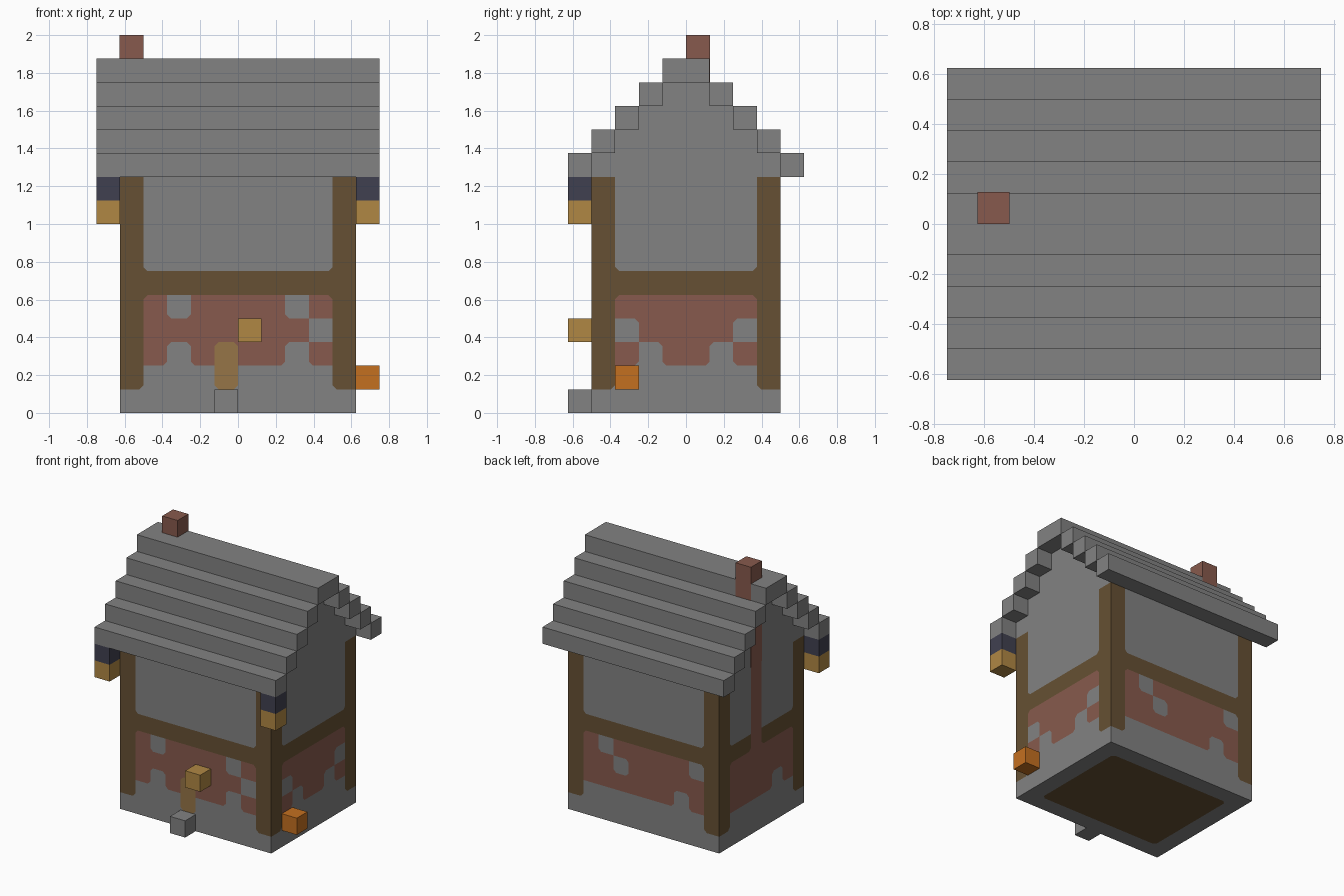
import bpy, bmesh
from mathutils import Vector

cube = bpy.data.objects.get("Cube")
if cube:
    bpy.data.objects.remove(cube)

U = 0.125      # one block
CUT = 0.022    # small corner cut where painted colours meet


def srgb(hex_code):
    vals = [int(hex_code[i:i + 2], 16) / 255 for i in (0, 2, 4)]
    return [v / 12.92 if v < 0.04045 else ((v + 0.055) / 1.055) ** 2.4 for v in vals] + [1]


def material(name, hex_code):
    m = bpy.data.materials.new(name)
    m.use_nodes = True
    m.diffuse_color = srgb(hex_code)
    m.node_tree.nodes["Principled BSDF"].inputs["Base Color"].default_value = srgb(hex_code)
    return m


STONE = material("stone grey", "828282")
BRICK = material("brick red", "875A4D")
TIMBER = material("dark timber", "665033")
DOOR = material("door tan", "967547")
GOLD = material("lantern gold", "B08744")
IRON = material("dark iron", "404050")
ORANGE = material("orange", "C47020")
PAINT = {"S": STONE, "B": BRICK, "T": TIMBER, "D": DOOR}


def finish(name, bm, mats):
    mesh = bpy.data.meshes.new(name)
    bm.to_mesh(mesh)
    bm.free()
    for m in mats:
        mesh.materials.append(m)
    obj = bpy.data.objects.new(name, mesh)
    bpy.context.collection.objects.link(obj)
    return obj


def box(name, lo, hi, mat):
    """Box between two corners given in blocks."""
    bm = bmesh.new()
    bmesh.ops.create_cube(bm, size=1)
    for v in bm.verts:
        v.co = [(a + (b - a) * (c + 0.5)) * U for a, b, c in zip(lo, hi, v.co)]
    return finish(name, bm, [mat])


def panel(name, rows, origin, right, up):
    """Flat wall painted block by block; origin is its lower left corner seen from outside."""
    origin, right, up = Vector(origin) * U, Vector(right), Vector(up)
    grid = rows[::-1]
    keys = list(PAINT)
    bm = bmesh.new()

    def colour(r, c):
        return grid[min(max(r, 0), len(grid) - 1)][min(max(c, 0), len(grid[0]) - 1)]

    def face(points, key):
        f = bm.faces.new([bm.verts.new(origin + right * p[0] + up * p[1]) for p in points])
        f.material_index = keys.index(key)

    for r, row in enumerate(grid):
        for c, key in enumerate(row):
            outline = []
            # corners run anticlockwise; each is trimmed if three neighbours agree
            for sx, sy in ((-1, -1), (1, -1), (1, 1), (-1, 1)):
                x, y = (c + (sx > 0)) * U, (r + (sy > 0)) * U
                around = {colour(r, c + sx), colour(r + sy, c), colour(r + sy, c + sx)}
                if len(around) == 1 and key not in around:
                    along_x, along_y = (x - sx * CUT, y), (x, y - sy * CUT)
                    pair = [along_y, along_x] if sx == sy else [along_x, along_y]
                    outline += pair
                    face([pair[0], (x, y), pair[1]], around.pop())
                else:
                    outline.append((x, y))
            face(outline, key)
    bmesh.ops.remove_doubles(bm, verts=bm.verts, dist=1e-5)
    return finish(name, bm, PAINT.values())


# Walls: timber frame, plaster above, brick band and stone footing
panel("front_wall", ["TSSSSSSSST"] * 4 + [
    "TTTTTTTTTT",
    "TBSBBBBSBT",
    "TBBBBBBBST",
    "TBSBDBBSBT",
    "TSSSDSSSST",
    "SSSSSSSSSS"], (-5, -4, 0), (1, 0, 0), (0, 0, 1))
panel("back_wall", ["TSSSSSSSST"] * 4 + [
    "TTTTTTTTTT",
    "TBSBBBBBST",
    "TBBSBBBBBT",
    "TBBBBBBSBT",
    "TSSSSSSSST",
    "SSSSSSSSSS"], (5, 4, 0), (-1, 0, 0), (0, 0, 1))
panel("left_wall", ["TSSSSSST"] * 4 + [
    "TTTTTTTT",
    "TBBBBBBT",
    "TSBBBBST",
    "TBSBBSBT",
    "TSSSSSST",
    "SSSSSSSS"], (5, -4, 0), (0, 1, 0), (0, 0, 1))
panel("right_wall", ["TSSBSSST"] * 4 + [
    "TTTBTTTT",
    "TBBBBBBT",
    "TBBBBBBT",
    "TBBBBSBT",
    "TSSSSSST",
    "SSSSSSSS"], (-5, 4, 0), (0, -1, 0), (0, 0, 1))

# Timber floor with a stone rim, seen from below
panel("floor", ["S" * 10] + ["S" + "T" * 8 + "S"] * 6 + ["S" * 10],
      (-5, 4, 0), (1, 0, 0), (0, -1, 0))

# Stepped gable and roof courses
for i in range(4):
    z = 10 + i
    box("gable_step", (-5, i - 4, z), (5, 4 - i, z + 1), STONE)
    for side, y in (("front", i - 5), ("back", 4 - i)):
        box("roof_course_" + side, (-6, y, z), (6, y + 1, z + 1), STONE)
box("roof_ridge", (-6, -1, 14), (6, 1, 15), STONE)

# Chimney, just proud of the gable and ridge
box("chimney", (-5.02, 0, 10), (-4, 1.02, 16), BRICK)

# Hanging lanterns at the front corners
for side, x in (("right", -6), ("left", 5)):
    box("lantern_cap_" + side, (x, -5, 9), (x + 1, -4, 10), IRON)
    box("lantern_light_" + side, (x, -5, 8), (x + 1, -4, 9), GOLD)

# Door step, door lamp and side block
box("door_step", (-1, -5, 0), (0, -4, 1), STONE)
box("door_lamp", (0, -5, 3), (1, -4, 4), GOLD)
box("side_block", (5, -3, 1), (6, -2, 2), ORANGE)
